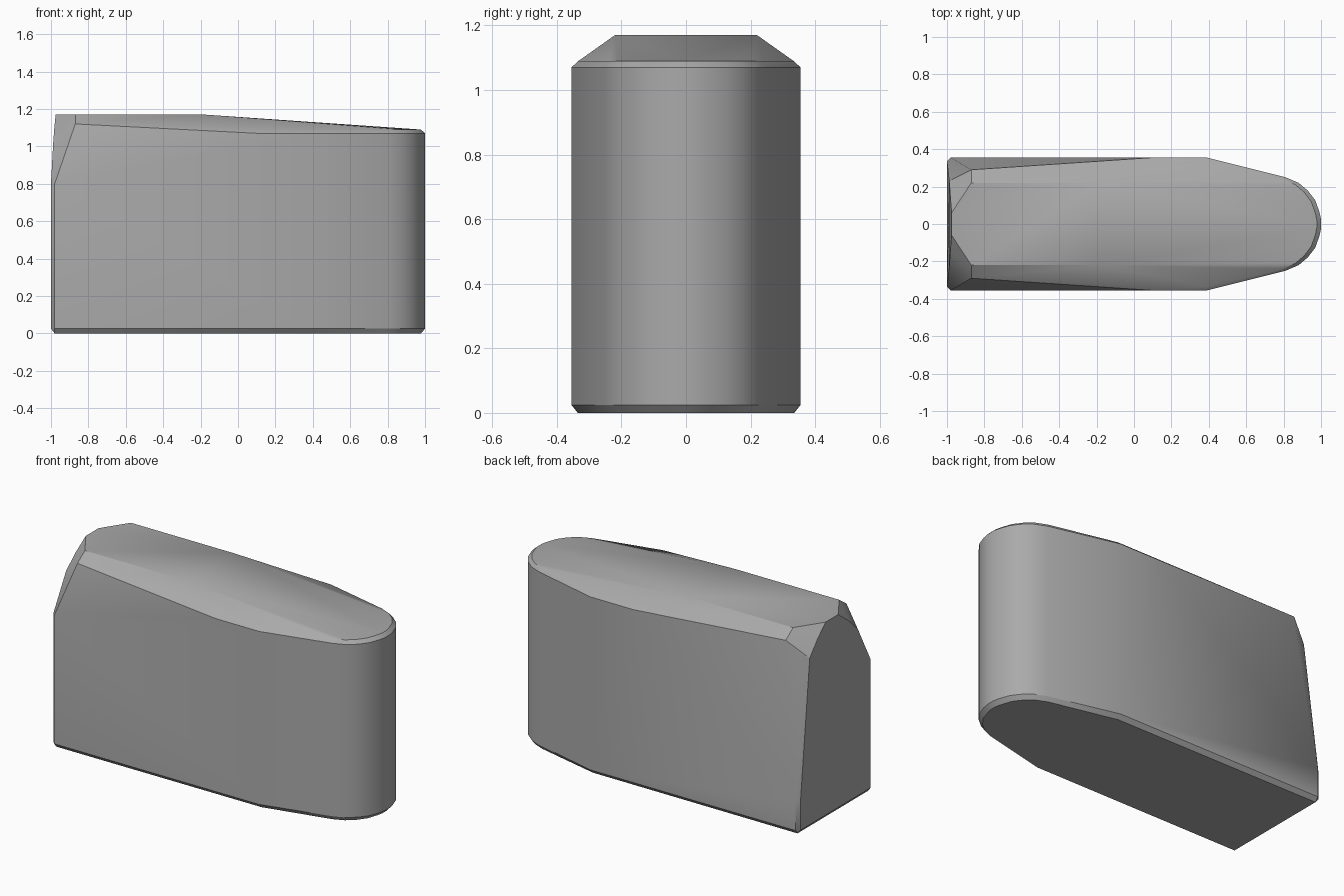
import bpy, bmesh, math

if "Cube" in bpy.data.objects:
    bpy.data.objects.remove(bpy.data.objects["Cube"], do_unlink=True)

# Half plan outline, from the flat end to the rounded nose
nose = [(0.39, 0.355), (0.81, 0.25), (0.88, 0.22), (0.93, 0.178),
        (0.97, 0.125), (0.992, 0.062), (1.0, 0.025)]
BEVEL = 0.022
points = []


def inset(x, y):
    """Pull a nose outline point inwards by the bevel width."""
    f = min(max((x - 0.39) / 0.6, 0), 1)
    return x - BEVEL * f, y - BEVEL * (1 - 0.7 * f)


for side in (-1, 1):
    # Rounded nose walls with bevelled bottom and top rims
    for x, y in nose:
        ix, iy = inset(x, y)
        points += [(ix, side * iy, 0), (x, side * y, 0.025),
                   (x, side * y, 1.07), (ix, side * iy, 1.09)]
    # Flat end corners; the upper cut starts lower on the +y side
    cut = 0.8 if side < 0 else 0.2
    points += [(-0.98, side * 0.335, 0)]
    for z in (0.025, cut):
        points += [(-1, side * 0.335, z), (-0.98, side * 0.355, z)]
    # Arched top of the flat end
    points += [(-0.988, side * 0.23, 1.02), (-0.982, side * 0.15, 1.1),
               (-0.975, side * 0.06, 1.17)]
    # Level ridge and sloping shoulders
    points += [(-0.87, side * 0.22, 1.17), (-0.18, side * 0.22, 1.17),
               (-0.87, side * 0.29, 1.12), (0.1, side * 0.355, 1.07)]

# Faceted body as one convex solid
bm = bmesh.new()
for p in points:
    bm.verts.new(p)
hull = bmesh.ops.convex_hull(bm, input=bm.verts)
loose = [v for v in bm.verts if not v.link_faces]
bmesh.ops.delete(bm, geom=loose, context="VERTS")
bmesh.ops.dissolve_limit(bm, angle_limit=math.radians(0.5),
                         verts=bm.verts, edges=bm.edges)
bmesh.ops.recalc_face_normals(bm, faces=bm.faces)
mesh = bpy.data.meshes.new("body")
bm.to_mesh(mesh)
bm.free()
body = bpy.data.objects.new("body", mesh)
bpy.context.collection.objects.link(body)

# Plain grey finish
grey = bpy.data.materials.new("plain grey")
grey.use_nodes = True
color = (0.4, 0.4, 0.4, 1)
grey.diffuse_color = color
grey.node_tree.nodes["Principled BSDF"].inputs["Base Color"].default_value = color
mesh.materials.append(grey)

bpy.context.view_layer.objects.active = body
body.select_set(True)
bpy.ops.object.shade_smooth_by_angle(angle=math.radians(30))
